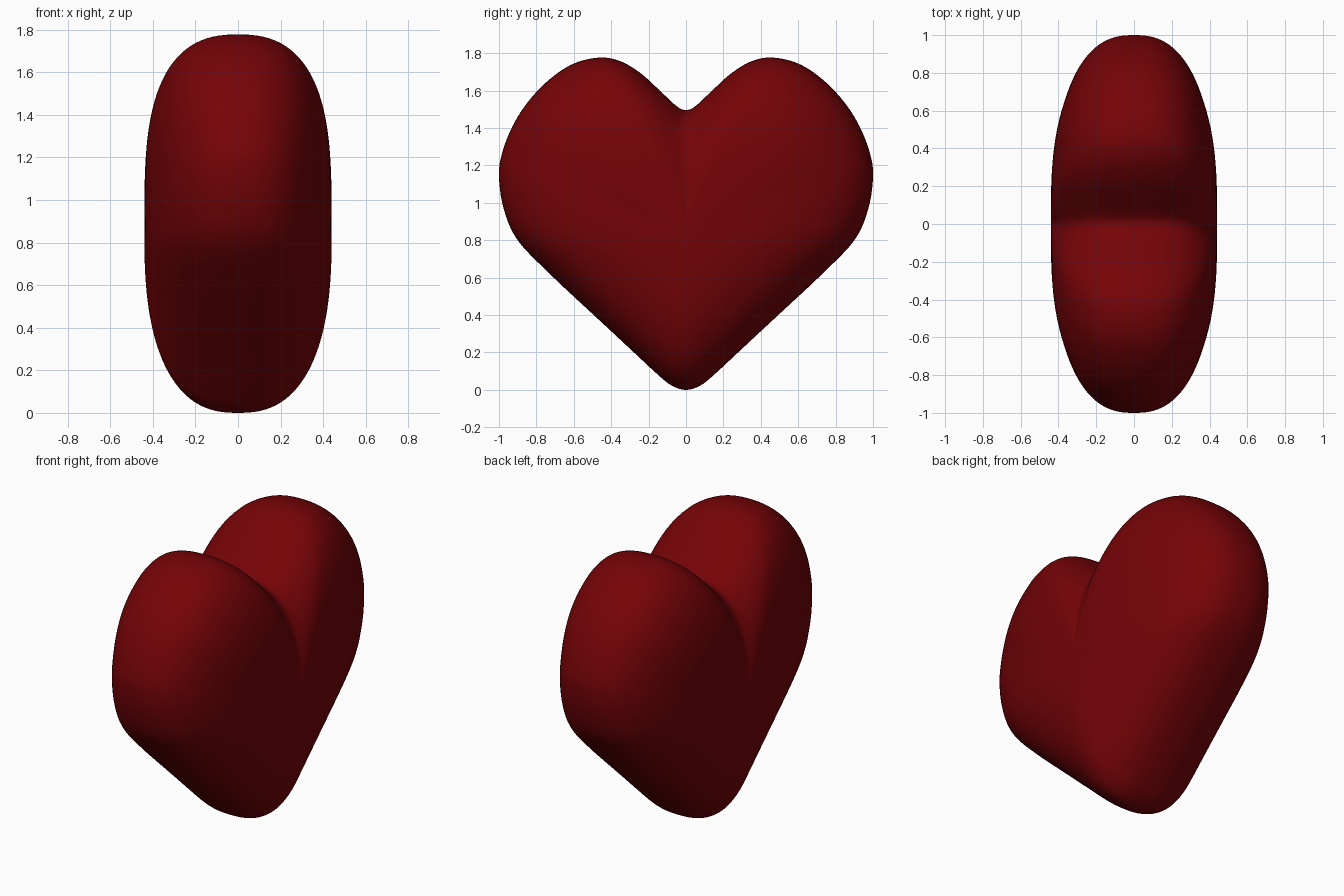
import bpy, bmesh, math
from mathutils import Vector

if "Cube" in bpy.data.objects:
    bpy.data.objects.remove(bpy.data.objects["Cube"])

# Right half of the heart outline (y, z), from bottom tip up to the cleft
HALF = [(0, 0), (.08, .025), (.16, .09), (.26, .183), (.38, .295), (.52, .425),
        (.72, .612), (.90, .80), (.975, .97), (1.0, 1.14), (.985, 1.26),
        (.93, 1.405), (.845, 1.54), (.73, 1.66), (.60, 1.745), (.46, 1.777),
        (.35, 1.757), (.245, 1.695), (.15, 1.61), (.05, 1.517), (0, 1.497)]
CENTRE = Vector((0, .85))
DEPTH = .44
STEPS, RINGS = 5, 32


def smooth_loop(points, steps):
    """Closed Catmull-Rom curve through the points."""
    out, n = [], len(points)
    for i in range(n):
        a, b, c, d = (points[(i + k) % n] for k in (-1, 0, 1, 2))
        for j in range(steps):
            t = j / steps
            out.append(.5 * (2 * b + (c - a) * t + (2 * a - 5 * b + 4 * c - d) * t ** 2
                             + (3 * b - a - 3 * c + d) * t ** 3))
    return out


def ramp(v, lo, hi):
    """Smooth step from 0 at lo to 1 at hi."""
    t = max(0, min(1, (v - lo) / (hi - lo)))
    return t * t * (3 - 2 * t)


half = [Vector(p) for p in HALF]
mirrored = [Vector((-p.x, p.y)) for p in reversed(half[1:-1])]
outline = smooth_loop(half + mirrored, STEPS)


def filled(p):
    """Same outline point with the cleft filled level, for the inner rings."""
    return Vector((p.x, 1.775)) if abs(p.x) < .46 and p.y > 1.4 else p


def fullness(p):
    """Bulge exponent: plump on the lobes, pinched in the cleft and at the sides."""
    y, z = abs(p.x), p.y
    lobe = ramp(z, 1.15, 1.65) * .8
    if z > 1.4 and y < .46:
        return 1.7 + 1.6 * ramp(y, 0, .42)
    side = ramp(y, .75, 1.0) * .2
    return 2.55 + lobe - side


# Inflate the outline: concentric rings from one face, over the rim, to the other
bm = bmesh.new()
rings = []
for r in range(1, 2 * RINGS):
    a = math.pi * r / (2 * RINGS)
    s = math.sin(a)
    side = 1 if r < RINGS else -1
    ring = []
    for p in outline:
        x = side * DEPTH * max(0, 1 - s ** fullness(p)) ** .4
        q = CENTRE + (filled(p).lerp(p, s ** 1.3) - CENTRE) * s
        ring.append(bm.verts.new((x, q.x, q.y)))
    rings.append(ring)

n = len(outline)
for lo, hi in zip(rings, rings[1:]):
    for i in range(n):
        j = (i + 1) % n
        bm.faces.new((lo[i], lo[j], hi[j], hi[i]))

# Close the middle of both faces
for ring, side in ((rings[0], 1), (rings[-1], -1)):
    hub = bm.verts.new((side * DEPTH, CENTRE.x, CENTRE.y))
    for i in range(n):
        bm.faces.new((hub, ring[i], ring[(i + 1) % n]))
bmesh.ops.recalc_face_normals(bm, faces=bm.faces)

mesh = bpy.data.meshes.new("heart")
bm.to_mesh(mesh)
bm.free()
mesh.polygons.foreach_set("use_smooth", [True] * len(mesh.polygons))
heart = bpy.data.objects.new("heart", mesh)
bpy.context.collection.objects.link(heart)

# Deep red
red = bpy.data.materials.new("deep_red")
red.diffuse_color = (.175, .001, .002, 1)
red.use_nodes = True
red.node_tree.nodes["Principled BSDF"].inputs["Base Color"].default_value = red.diffuse_color
mesh.materials.append(red)
